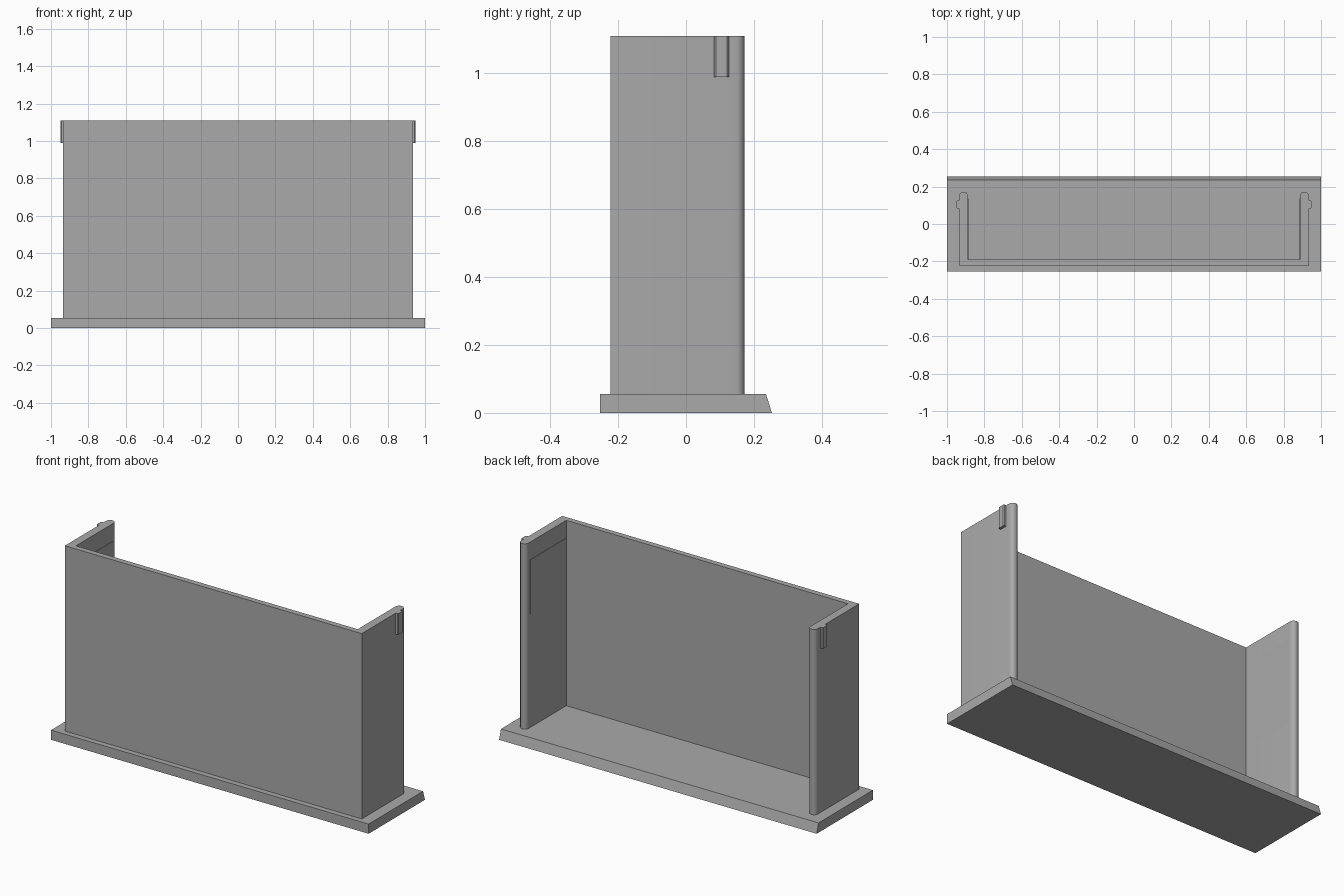
import bpy, bmesh, math
from mathutils import Vector

cube = bpy.data.objects.get("Cube")
if cube:
    bpy.data.objects.remove(cube, do_unlink=True)

grey = bpy.data.materials.new("plain grey")
grey.use_nodes = True
colour = (0.4, 0.4, 0.4, 1)
grey.diffuse_color = colour
grey.node_tree.nodes["Principled BSDF"].inputs["Base Color"].default_value = colour


def prism(name, points, travel):
    """Extrude a closed outline of 3D points along a vector."""
    bm = bmesh.new()
    face = bm.faces.new([bm.verts.new(p) for p in points])
    ext = bmesh.ops.extrude_face_region(bm, geom=[face])
    moved = [v for v in ext["geom"] if isinstance(v, bmesh.types.BMVert)]
    bmesh.ops.translate(bm, verts=moved, vec=travel)
    bmesh.ops.recalc_face_normals(bm, faces=bm.faces)
    mesh = bpy.data.meshes.new(name)
    bm.to_mesh(mesh)
    bm.free()
    mesh.materials.append(grey)
    obj = bpy.data.objects.new(name, mesh)
    bpy.context.collection.objects.link(obj)
    bpy.ops.object.select_all(action="DESELECT")
    obj.select_set(True)
    bpy.context.view_layer.objects.active = obj
    bpy.ops.object.shade_smooth_by_angle(angle=math.radians(30))
    return obj


BASE_TOP, TOP = 0.055, 1.11
OUTER, INNER = 0.935, 0.887
FRONT, BACK = -0.222, 0.172

# Base plate with a sloping back edge
side = [(-0.253, 0), (0.253, 0), (0.236, BASE_TOP), (-0.253, BASE_TOP)]
prism("base_plate", [(-1, y, z) for y, z in side], Vector((2, 0, 0)))

# U-shaped wall whose two arms end in half-round edges
radius = (OUTER - INNER) / 2
half = [(OUTER, FRONT)]
for i in range(13):
    a = math.pi * i / 12
    half.append((INNER + radius + radius * math.cos(a),
                 BACK - radius + radius * math.sin(a)))
half.append((INNER, -0.19))
outline = half + [(-x, y) for x, y in reversed(half)]
prism("wall", [(x, y, BASE_TOP) for x, y in outline], Vector((0, 0, TOP - BASE_TOP)))

# Small catch at the top of each arm, with softened outer corners
catch = [(0.93, 0.083), (0.945, 0.083), (0.95, 0.088),
         (0.95, 0.121), (0.945, 0.126), (0.93, 0.126)]
for label, s in (("left", 1), ("right", -1)):
    prism(label + "_catch", [(s * x, y, 0.99) for x, y in catch],
          Vector((0, 0, TOP - 0.99)))
    # Very shallow taper on the inner face of the arm
    wedge = [(INNER + 0.002, 1.01), (INNER - 0.002, 1.01), (INNER + 0.002, BASE_TOP)]
    prism(label + "_inner_taper", [(s * x, -0.2, z) for x, z in wedge],
          Vector((0, 0.335, 0)))
